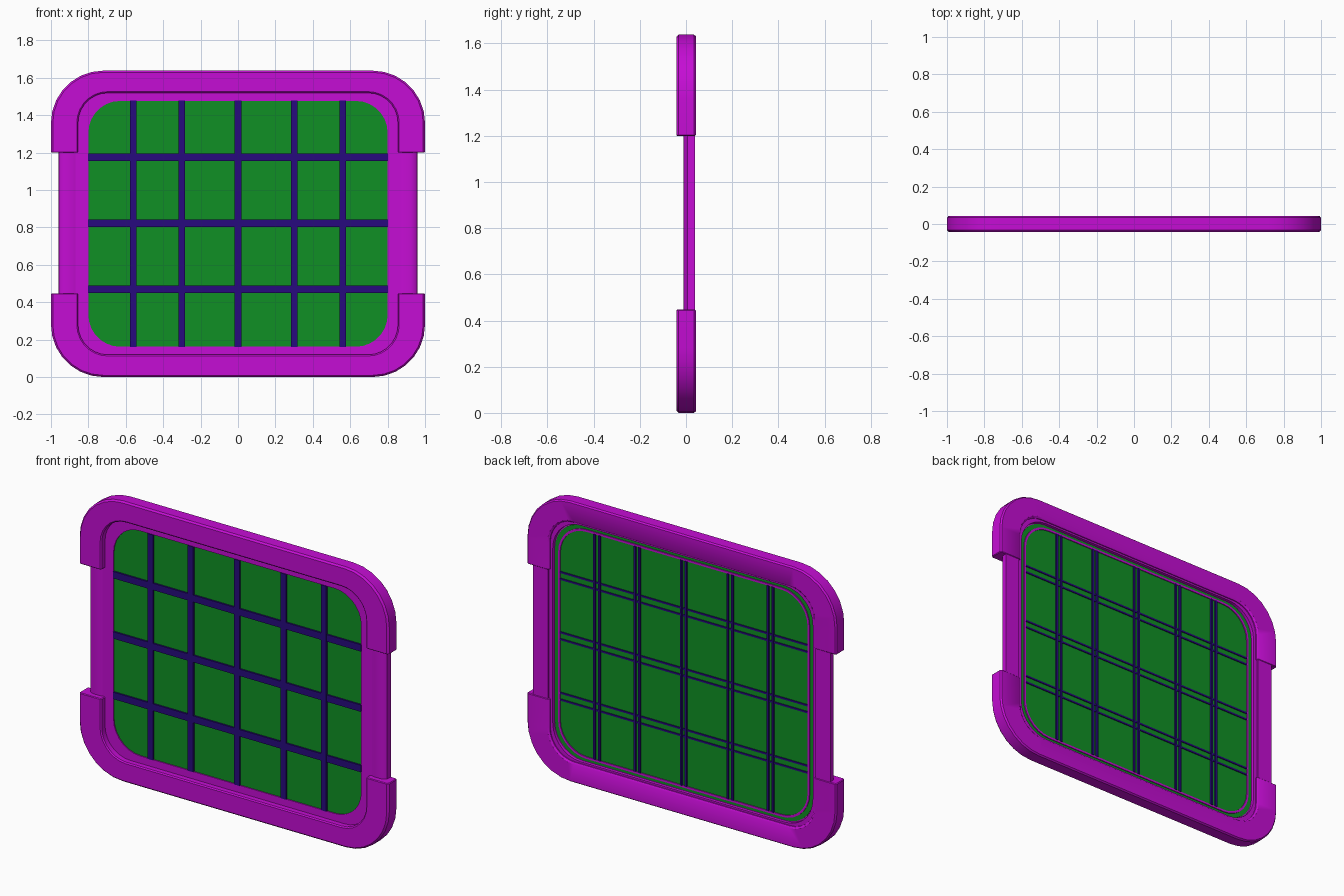
import bpy, bmesh, math
from mathutils import Vector

cube = bpy.data.objects.get("Cube")
if cube:
    bpy.data.objects.remove(cube, do_unlink=True)

MID = 0.819            # height of the panel centre


def material(name, rgb):
    m = bpy.data.materials.new(name)
    m.use_nodes = True
    m.diffuse_color = (*rgb, 1)
    m.node_tree.nodes["Principled BSDF"].inputs["Base Color"].default_value = (*rgb, 1)
    return m


MAGENTA = material("magenta frame", (0.56, 0.004, 0.66))
GREEN = material("green pane", (0.005, 0.28, 0.018))
BLUE = material("dark blue bars", (0.02, 0.003, 0.21))


def finish(bm, name, mat, smooth=True):
    bmesh.ops.recalc_face_normals(bm, faces=bm.faces)
    mesh = bpy.data.meshes.new(name)
    bm.to_mesh(mesh)
    bm.free()
    mesh.materials.append(mat)
    ob = bpy.data.objects.new(name, mesh)
    bpy.context.collection.objects.link(ob)
    if smooth:
        bpy.ops.object.select_all(action="DESELECT")
        ob.select_set(True)
        bpy.context.view_layer.objects.active = ob
        bpy.ops.object.shade_smooth_by_angle(angle=math.radians(35))
    return ob


def rounded_loop(bm, w, h, r, y, seg=7):
    """Ring of vertices along a rounded rectangle of half sizes w, h."""
    verts = []
    for k, (sx, sz) in enumerate([(1, 1), (-1, 1), (-1, -1), (1, -1)]):
        for i in range(seg + 1):
            a = math.pi / 2 * (k + i / seg)
            verts.append(bm.verts.new((sx * (w - r) + r * math.cos(a), y,
                                       MID + sz * (h - r) + r * math.sin(a))))
    return verts


def bridge(bm, a, b):
    n = len(a)
    for i in range(n):
        bm.faces.new((a[i], a[(i + 1) % n], b[(i + 1) % n], b[i]))


def ring(profile):
    """Closed frame swept through (half width, half height, radius, y) stations."""
    bm = bmesh.new()
    loops = [rounded_loop(bm, *p) for p in profile]
    for a, b in zip(loops, loops[1:] + loops[:1]):
        bridge(bm, a, b)
    return bm


def box(name, mat, x, z, y0, y1, w, h):
    bm = bmesh.new()
    bmesh.ops.create_cube(bm, size=1)
    for v in bm.verts:
        v.co = Vector((x + v.co.x * w, (y0 + y1) / 2 + v.co.y * (y1 - y0), z + v.co.z * h))
    return finish(bm, name, mat, False)


# Bumpers: a thick rounded ring cut open at both sides
for name, cut, up in (("top_bumper", 1.2, 1), ("bottom_bumper", 0.447, -1)):
    bm = ring([(0.99, 0.81, 0.27, -0.042), (1.0, 0.819, 0.28, -0.032),
               (1.0, 0.819, 0.28, 0.034), (0.992, 0.812, 0.272, 0.043),
               (0.865, 0.71, 0.17, 0.043), (0.855, 0.70, 0.16, 0.036),
               (0.855, 0.70, 0.16, -0.036), (0.862, 0.707, 0.167, -0.042)])
    res = bmesh.ops.bisect_plane(bm, geom=bm.verts[:] + bm.edges[:] + bm.faces[:],
                                 plane_co=(0, 0, cut), plane_no=(0, 0, -up),
                                 clear_outer=True)
    rim = [e for e in res["geom_cut"] if isinstance(e, bmesh.types.BMEdge)]
    bmesh.ops.holes_fill(bm, edges=rim, sides=0)
    # Soften the cut ends
    ends = [e for e in bm.edges if all(abs(v.co.z - cut) < 1e-4 for v in e.verts)]
    bmesh.ops.bevel(bm, geom=ends, offset=0.004, segments=1, affect="EDGES")
    finish(bm, name, MAGENTA)

# Inner frame with a step on the back
finish(ring([(0.87, 0.715, 0.19, -0.006), (0.80, 0.657, 0.17, -0.006),
             (0.80, 0.657, 0.17, 0.012), (0.84, 0.69, 0.18, 0.012),
             (0.84, 0.69, 0.18, 0.03), (0.87, 0.715, 0.19, 0.03)]),
       "inner_frame", MAGENTA)

# Thin raised bead on the back of the pane
finish(ring([(0.812, 0.669, 0.18, 0.01), (0.812, 0.669, 0.18, 0.021),
             (0.80, 0.657, 0.17, 0.021), (0.80, 0.657, 0.17, 0.01)]),
       "back_bead", MAGENTA)

# Pane
bm = bmesh.new()
front = rounded_loop(bm, 0.835, 0.685, 0.18, 0.0)
back = rounded_loop(bm, 0.835, 0.685, 0.18, 0.016)
bridge(bm, front, back)
bm.faces.new(front)
bm.faces.new(back)
finish(bm, "pane", GREEN)

# Side rails with a rounded front, exposed between the bumpers
for side, name in ((1, "left_rail"), (-1, "right_rail")):
    bm = bmesh.new()
    pts = [(0.865, 0.04), (0.865, -0.004), (0.885, -0.01), (0.925, -0.01),
           (0.947, -0.005), (0.958, 0.006), (0.96, 0.02), (0.96, 0.04)]
    face = bm.faces.new([bm.verts.new((side * x, y, 0.4)) for x, y in pts])
    out = bmesh.ops.extrude_face_region(bm, geom=[face])
    top = [v for v in out["geom"] if isinstance(v, bmesh.types.BMVert)]
    bmesh.ops.translate(bm, verts=top, vec=(0, 0, 0.85))
    finish(bm, name, MAGENTA)

# Vertical bars, with twin ribs behind
for i, x in enumerate((-0.56, -0.3, 0, 0.3, 0.56)):
    box(f"vertical_bar_{i}", BLUE, x, MID, -0.011, 0.008, 0.035, 1.316)
    for s in (-1, 1):
        box(f"vertical_rib_{i}_{s}", BLUE, x + s * 0.0155, MID, 0.008, 0.026, 0.012, 1.316)

# Horizontal bars, with twin ribs behind
for i, z in enumerate((0.47, 0.823, 1.175)):
    box(f"horizontal_bar_{i}", BLUE, 0, z, -0.01, 0.007, 1.602, 0.04)
    for s in (-1, 1):
        box(f"horizontal_rib_{i}_{s}", BLUE, 0, z + s * 0.02, 0.007, 0.021, 1.602, 0.01)
